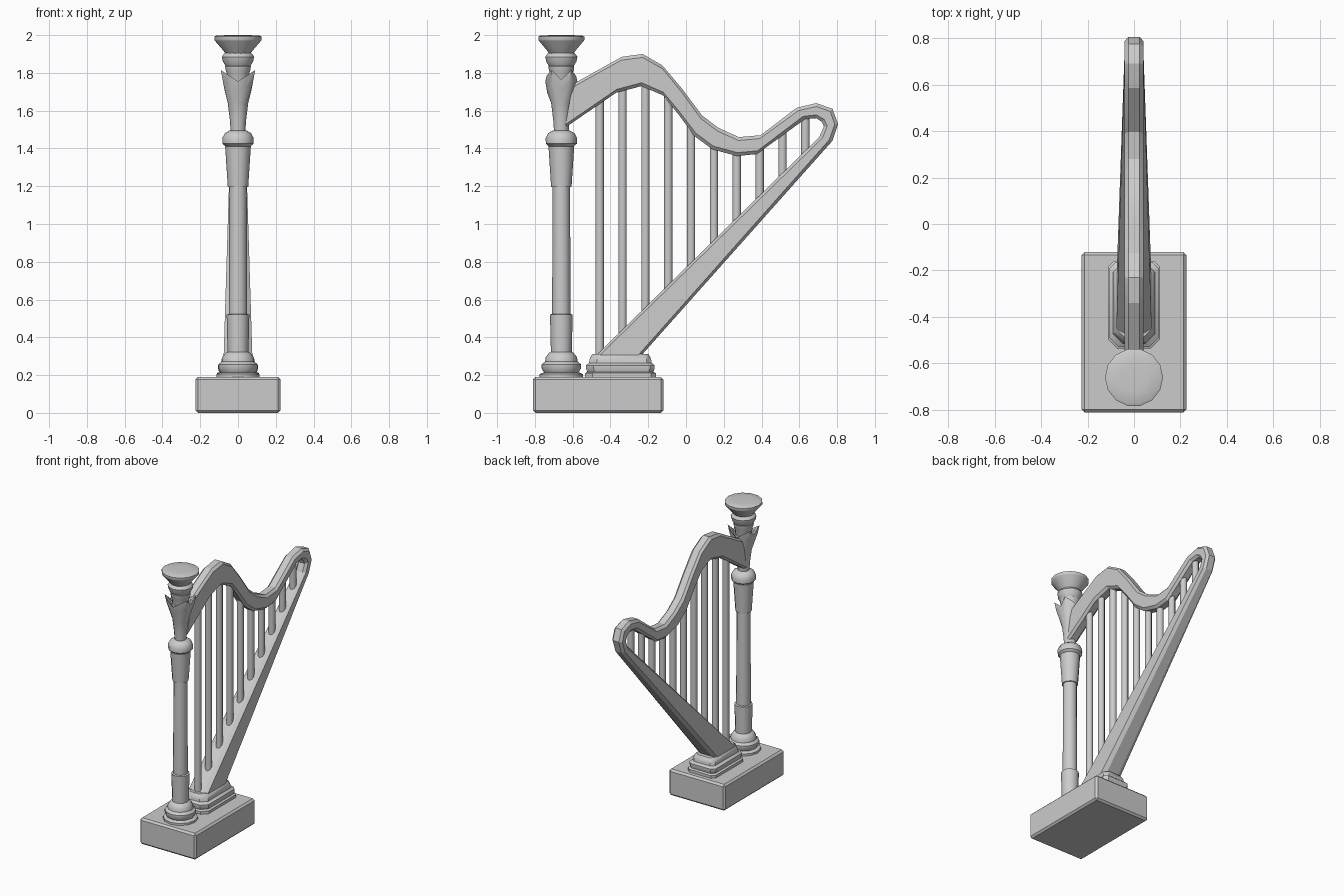
import bpy, bmesh
from math import cos, sin, pi, radians

if "Cube" in bpy.data.objects:
    bpy.data.objects.remove(bpy.data.objects["Cube"])

stone = bpy.data.materials.new("plain_grey")
stone.use_nodes = True
GREY = (0.6, 0.6, 0.6, 1)
stone.diffuse_color = GREY
stone.node_tree.nodes["Principled BSDF"].inputs["Base Color"].default_value = GREY


def loft(name, rings, smooth=40):
    """Skin a list of equal closed rings and cap both ends."""
    bm = bmesh.new()
    loops = [[bm.verts.new(p) for p in ring] for ring in rings]
    n = len(loops[0])
    for a, b in zip(loops, loops[1:]):
        for i in range(n):
            j = (i + 1) % n
            bm.faces.new((a[i], a[j], b[j], b[i]))
    bm.faces.new(loops[0])
    bm.faces.new(loops[-1])
    bmesh.ops.recalc_face_normals(bm, faces=bm.faces)
    mesh = bpy.data.meshes.new(name)
    bm.to_mesh(mesh)
    bm.free()
    mesh.materials.append(stone)
    ob = bpy.data.objects.new(name, mesh)
    bpy.context.collection.objects.link(ob)
    if smooth:
        bpy.ops.object.select_all(action="DESELECT")
        ob.select_set(True)
        bpy.context.view_layer.objects.active = ob
        bpy.ops.object.shade_smooth_by_angle(angle=radians(smooth))
    return ob


def circle(r, z, y, n=12):
    return [(r * cos(2 * pi * i / n), y + r * sin(2 * pi * i / n), z) for i in range(n)]


def lathe(name, profile, y, n=12):
    return loft(name, [circle(r, z, y, n) for r, z in profile])


def chamfered(hx, y0, y1, z, front, back):
    """Rectangle in plan with cut corners."""
    return [(-hx + front, y0, z), (hx - front, y0, z), (hx, y0 + front, z), (hx, y1 - back, z),
            (hx - back, y1, z), (-hx + back, y1, z), (-hx, y1 - back, z), (-hx, y0 + front, z)]


# Plinth
plinth = loft("plinth", [[(-.225, -.81, 0), (.225, -.81, 0), (.225, -.12, 0), (-.225, -.12, 0)],
                         [(-.225, -.81, .19), (.225, -.81, .19), (.225, -.12, .19), (-.225, -.12, .19)]], 0)
bevel = plinth.modifiers.new("bevel", "BEVEL")
bevel.width = 0.013
bevel.segments = 1

# Column, from its foot up to the collar
COL = -0.66
lathe("column_foot", [(.115, .185), (.115, .205), (.092, .215), (.104, .235), (.104, .257),
                      (.086, .272), (.083, .295), (.065, .318), (.05, .325)], COL)
lathe("column_sleeve", [(.055, .31), (.06, .52), (.045, .525)], COL)
lathe("column_shaft", [(.049, .5), (.046, 1.22)], COL)
lathe("column_cup", [(.04, 1.195), (.054, 1.195), (.068, 1.41), (.06, 1.42)], COL)
lathe("column_ring", [(.065, 1.41), (.082, 1.425), (.083, 1.455), (.07, 1.48), (.045, 1.495)], COL)

# Leafy flare with four raised tips
LIP = [(.08, 1.765), (.105, 1.815), (.09, 1.785), (.085, 1.755)]


def lip_ring(scale, drop):
    ring = []
    for i in range(12):
        k = i % 6
        r, z = LIP[min(k, 6 - k)]
        a = pi * i / 6
        ring.append((r * scale * cos(a), COL + r * scale * sin(a), z - drop))
    return ring


loft("column_flare", [circle(.038, 1.48, COL), circle(.043, 1.55, COL), circle(.054, 1.64, COL),
                      lip_ring(.88, .06), lip_ring(1, 0), lip_ring(.7, .03)])

# Capital
lathe("capital_neck", [(.05, 1.72), (.06, 1.8), (.066, 1.815), (.068, 1.835), (.05, 1.85)], COL)
lathe("capital_ring", [(.065, 1.835), (.08, 1.86), (.085, 1.885), (.075, 1.9), (.06, 1.91)], COL)
lathe("capital_top", [(.065, 1.9), (.075, 1.915), (.122, 1.97), (.125, 1.975),
                      (.125, 1.992), (.115, 1.997), (.06, 2.0)], COL, 14)

# Stepped foot of the sound box
steps = [(0, .185), (0, .21), (.012, .217), (.006, .235), (.006, .252),
         (.022, .265), (.024, .28), (.03, .298), (.04, .312)]
loft("sound_box_foot", [chamfered(.112 - d, -.535 + d, -.16 - d, z, .04, .025) for d, z in steps])

# Frame: curved neck, rounded shoulder and sound box, as outer and inner (y, z) edges
OUTER = [(-.6, 1.74), (-.34, 1.885), (-.23, 1.9), (-.125, 1.84), (-.02, 1.715), (.085, 1.575),
         (.17, 1.51), (.28, 1.46), (.395, 1.47), (.585, 1.615), (.69, 1.64), (.775, 1.61),
         (.805, 1.53), (.775, 1.44), (-.24, .3)]
INNER = [(-.64, 1.51), (-.37, 1.695), (-.235, 1.73), (-.12, 1.68), (-.04, 1.58), (.045, 1.465),
         (.14, 1.395), (.27, 1.36), (.375, 1.37), (.63, 1.555), (.69, 1.56), (.72, 1.54),
         (.73, 1.515), (.705, 1.46), (-.48, .3)]


def frame_ring(o, i, hw, cut=0.018):
    length = ((o[0] - i[0]) ** 2 + (o[1] - i[1]) ** 2) ** 0.5
    t = cut / length
    section = [(0, -.6), (0, .6), (t, 1), (1 - t, 1), (1, .6), (1, -.6), (1 - t, -1), (t, -1)]
    return [(w * hw, o[0] + (i[0] - o[0]) * s, o[1] + (i[1] - o[1]) * s) for s, w in section]


widths = [.04] * 14 + [.076]
loft("harp_frame", [frame_ring(o, i, w) for o, i, w in zip(OUTER, INNER, widths)], 20)


# Strings, spanning from the sound box to the neck
def height(points, y):
    for (y0, z0), (y1, z1) in zip(points, points[1:]):
        if y0 <= y <= y1:
            return z0 + (z1 - z0) * (y - y0) / (y1 - y0)


for k in range(10):
    y = -.457 + .121 * k
    low = height([INNER[14], INNER[13]], y) - .035
    high = height(INNER[:13], y) + .03
    lathe(f"string_{k + 1}", [(.023, low), (.023, high)], y, 10)
